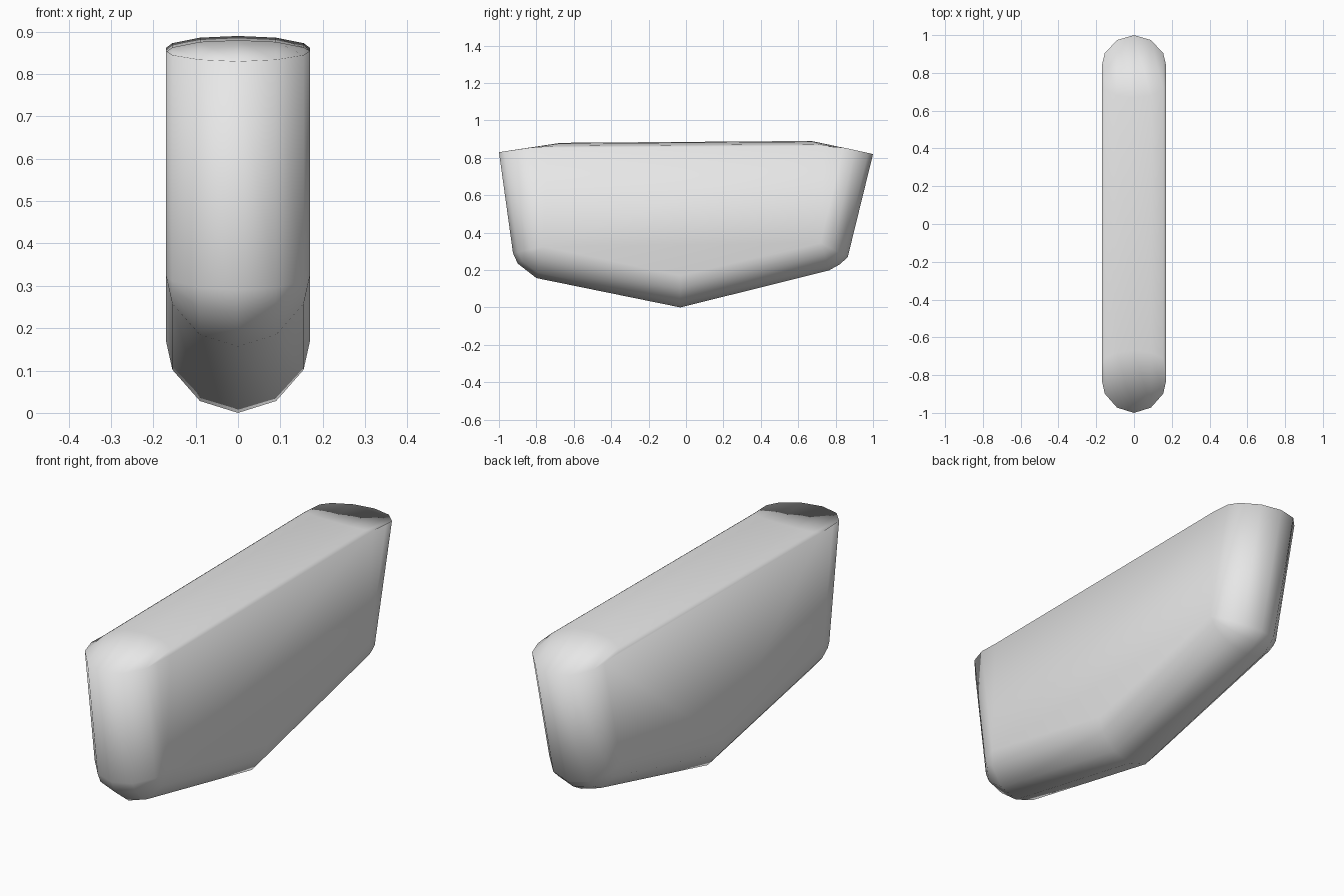
import bpy, bmesh

if "Cube" in bpy.data.objects:
    bpy.data.objects.remove(bpy.data.objects["Cube"])

# Outer outline in the middle plane (y, z) with the centre each rounded edge shrinks toward
outline = [
    ((-1.00, 0.83), (-0.83, 0.855)),
    ((-0.925, 0.29), (-0.76, 0.325)),
    ((-0.90, 0.235), (-0.76, 0.325)),
    ((-0.80, 0.157), (-0.76, 0.325)),
    ((-0.03, 0.0), (-0.03, 0.17)),
    ((0.765, 0.198), (0.72, 0.345)),
    ((0.825, 0.232), (0.72, 0.345)),
    ((0.865, 0.27), (0.72, 0.345)),
    ((1.00, 0.82), (0.84, 0.855)),
]

# Slices across the width: x, roundness, top height, top break position
half = [(0.17, 0.0, 0.862, 0.74), (0.155, 0.4, 0.873, 0.71), (0.09, 0.835, 0.886, 0.68)]
slices = [(-x, k, z, y) for x, k, z, y in half] + [(0, 1, 0.89, 0.67)] + half[::-1]

bm = bmesh.new()
rings = []
for x, k, z, y in slices:
    pts = [(cy + (py - cy) * k, cz + (pz - cz) * k) for (py, pz), (cy, cz) in outline]
    pts += [(y, z), (-y, z - 0.01)]
    rings.append([bm.verts.new((x, a, b)) for a, b in pts])

# Skin between slices, then the two flat sides
n = len(rings[0])
for a, b in zip(rings, rings[1:]):
    for i in range(n):
        j = (i + 1) % n
        bm.faces.new((a[i], a[j], b[j], b[i]))
bm.faces.new(rings[0])
bm.faces.new(rings[-1])
bmesh.ops.remove_doubles(bm, verts=bm.verts, dist=0.0005)
bmesh.ops.recalc_face_normals(bm, faces=bm.faces)
for f in bm.faces:
    f.smooth = True

mesh = bpy.data.meshes.new("slab_body")
bm.to_mesh(mesh)
bm.free()
body = bpy.data.objects.new("slab_body", mesh)
bpy.context.collection.objects.link(body)

grey = bpy.data.materials.new("light_grey")
grey.diffuse_color = (0.8, 0.8, 0.8, 1)
grey.use_nodes = True
grey.node_tree.nodes["Principled BSDF"].inputs["Base Color"].default_value = grey.diffuse_color
mesh.materials.append(grey)
